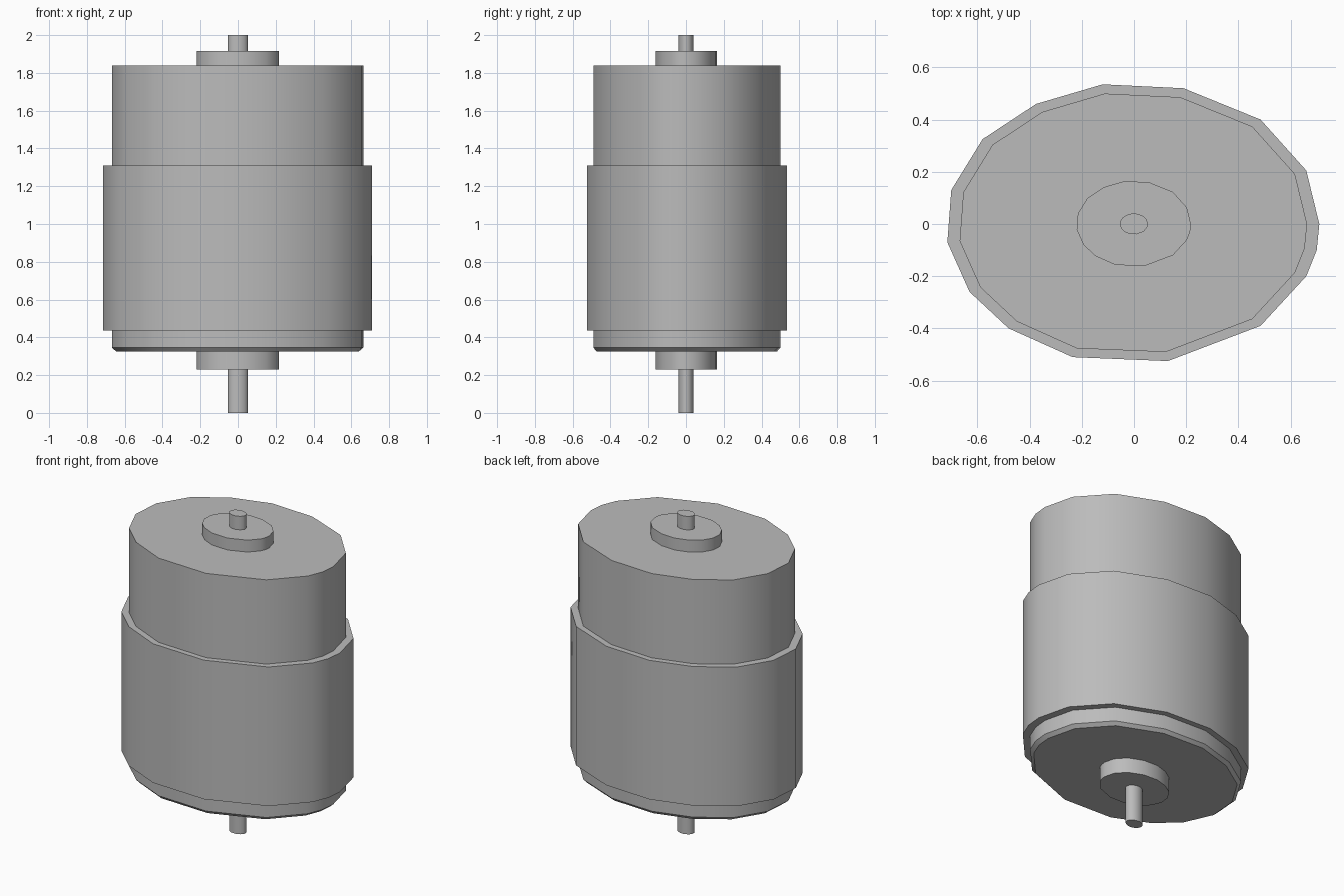
import bpy, bmesh, math

cube = bpy.data.objects.get("Cube")
if cube:
    bpy.data.objects.remove(cube, do_unlink=True)

grey = bpy.data.materials.new("grey metal")
grey.use_nodes = True
colour = (0.5, 0.5, 0.5, 1)
grey.diffuse_color = colour
grey.node_tree.nodes["Principled BSDF"].inputs["Base Color"].default_value = colour

# Uneven oval cross-section shared by every part
OUTLINE = [(.71, 0), (.70, -.10), (.66, -.20), (.485, -.39), (.13, -.525),
           (-.235, -.51), (-.48, -.40), (-.63, -.26), (-.715, -.07),
           (-.70, .13), (-.58, .325), (-.375, .46), (-.12, .535),
           (.19, .52), (.485, .40), (.66, .205)]


def stack(name, sections):
    """Closed solid through (height, outline scale) sections, bottom to top."""
    bm = bmesh.new()
    rings = [[bm.verts.new((x * s, y * s, z)) for x, y in OUTLINE]
             for z, s in sections]
    n = len(OUTLINE)
    for low, high in zip(rings, rings[1:]):
        for i in range(n):
            j = (i + 1) % n
            bm.faces.new((low[i], low[j], high[j], high[i]))
    bm.faces.new(rings[0])
    bm.faces.new(rings[-1])
    bmesh.ops.recalc_face_normals(bm, faces=bm.faces)
    mesh = bpy.data.meshes.new(name)
    bm.to_mesh(mesh)
    bm.free()
    mesh.materials.append(grey)
    obj = bpy.data.objects.new(name, mesh)
    bpy.context.collection.objects.link(obj)
    bpy.ops.object.select_all(action='DESELECT')
    obj.select_set(True)
    bpy.context.view_layer.objects.active = obj
    bpy.ops.object.shade_smooth_by_angle(angle=math.radians(32))
    return obj


BODY, HUB, SHAFT = .934, .307, .075

# Main body with a chamfered lower rim, wrapped by a wider sleeve
stack("body", [(.325, BODY * .965), (.345, BODY), (1.84, BODY)])
stack("sleeve", [(.435, 1), (1.31, 1)])

# Raised hubs on both ends
stack("lower_hub", [(.23, HUB), (.33, HUB)])
stack("upper_hub", [(1.835, HUB), (1.915, HUB)])

# Shaft running through the whole motor
stack("shaft", [(0, SHAFT), (2, SHAFT)])
